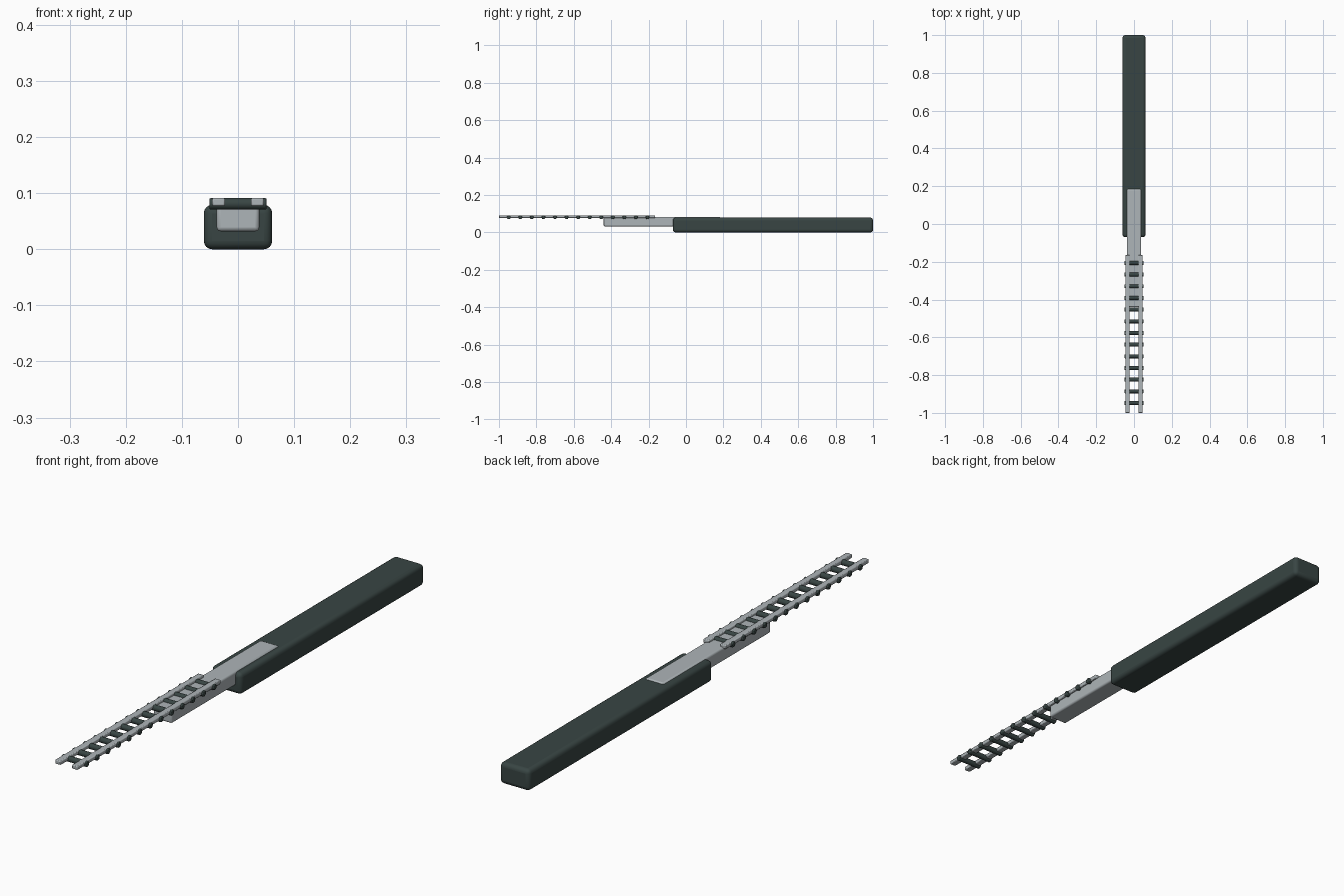
import bpy
from math import pi

cube = bpy.data.objects.get("Cube")
if cube:
    bpy.data.objects.remove(cube, do_unlink=True)


def material(name, rgb):
    m = bpy.data.materials.new(name)
    m.use_nodes = True
    m.diffuse_color = (*rgb, 1)
    bsdf = next(n for n in m.node_tree.nodes if n.type == 'BSDF_PRINCIPLED')
    bsdf.inputs["Base Color"].default_value = (*rgb, 1)
    return m


dark = material("dark_slate", (0.04, 0.06, 0.057))
steel = material("pale_steel", (0.42, 0.46, 0.48))


def finish(obj, name, mat, bevel, segments):
    obj.name = name
    obj.data.materials.append(mat)
    bpy.ops.object.transform_apply(location=False, rotation=True, scale=True)
    mod = obj.modifiers.new("rounded_edges", 'BEVEL')
    mod.width = bevel
    mod.segments = segments
    mod.limit_method = 'ANGLE'
    mod.angle_limit = pi / 3
    bpy.ops.object.shade_smooth_by_angle(angle=pi / 5)


def box(name, mat, x, y, z, bevel, segments=3):
    """Rounded box from (min, max) pairs."""
    spans = (x, y, z)
    bpy.ops.mesh.primitive_cube_add(size=1, location=[sum(s) / 2 for s in spans])
    obj = bpy.context.object
    obj.scale = [s[1] - s[0] for s in spans]
    finish(obj, name, mat, bevel, segments)


# Long handle and the bar set into it
box("handle", dark, (-0.061, 0.061), (-0.07, 1.0), (0, 0.079), 0.015, 4)
box("support_bar", steel, (-0.038, 0.038), (-0.44, 0.185), (0.032, 0.083), 0.007)

# Two parallel rails
for side, sign in (("left", 1), ("right", -1)):
    xs = sorted((sign * 0.023, sign * 0.046))
    box(side + "_rail", steel, xs, (-1.0, -0.165), (0.077, 0.0915), 0.003, 2)

# Round rungs crossing both rails
for i in range(13):
    bpy.ops.mesh.primitive_cylinder_add(
        vertices=16, radius=0.0105, depth=0.102,
        location=(0, -0.206 - i * 0.0618, 0.081), rotation=(0, pi / 2, 0))
    finish(bpy.context.object, "rung_%02d" % (i + 1), dark, 0.003, 2)
